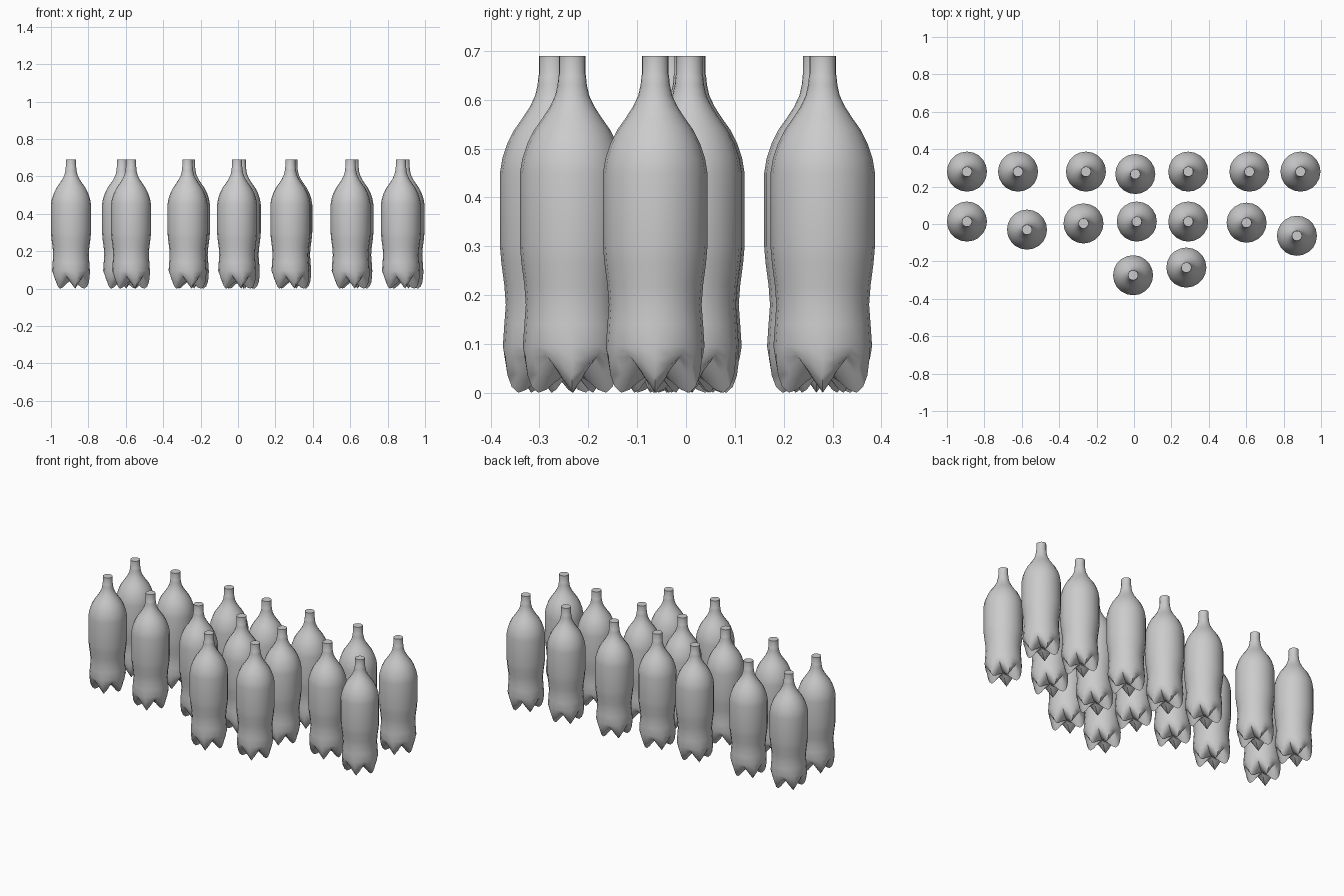
import bpy, bmesh
from math import cos, sin, tau, radians

cube = bpy.data.objects.get("Cube")
if cube:
    bpy.data.objects.remove(cube)

grey = bpy.data.materials.new("light grey plastic")
grey.use_nodes = True
colour = (0.6, 0.6, 0.6, 1)
grey.diffuse_color = colour
grey.node_tree.nodes["Principled BSDF"].inputs["Base Color"].default_value = colour

SIDES = 20
LOBES = 5

# Body profile from the neck down to the top of the feet: radius, height
body = [(0.027, 0.69), (0.027, 0.652), (0.028, 0.65), (0.03, 0.63), (0.035, 0.608),
        (0.046, 0.585), (0.061, 0.562), (0.078, 0.538), (0.092, 0.51), (0.102, 0.48),
        (0.107, 0.45), (0.107, 0.30), (0.104, 0.265), (0.098, 0.22), (0.095, 0.18),
        (0.098, 0.14), (0.101, 0.095)]
# Base profiles, along the middle of a foot and along the groove between feet
foot = [(0.1, 0.065), (0.096, 0.035), (0.087, 0.012), (0.073, 0.0),
        (0.056, 0.006), (0.036, 0.022), (0.017, 0.035)]
groove = [(0.095, 0.082), (0.087, 0.074), (0.077, 0.067), (0.064, 0.06),
          (0.049, 0.053), (0.032, 0.046), (0.016, 0.041)]


def ring(bm, outer, inner):
    """One ring that swings between the foot and groove profiles."""
    verts = []
    for i in range(SIDES):
        a = tau * i / SIDES
        w = 0.5 + 0.5 * cos(LOBES * a)
        r = inner[0] + (outer[0] - inner[0]) * w
        z = inner[1] + (outer[1] - inner[1]) * w
        verts.append(bm.verts.new((r * cos(a), r * sin(a), z)))
    return verts


# Bottle mesh, shared by every bottle
bm = bmesh.new()
rings = [ring(bm, p, p) for p in body] + [ring(bm, f, g) for f, g in zip(foot, groove)]
for upper, lower in zip(rings, rings[1:]):
    for i in range(SIDES):
        j = (i + 1) % SIDES
        bm.faces.new((upper[i], lower[i], lower[j], upper[j]))
bm.faces.new(rings[0])
centre = bm.verts.new((0, 0, 0.042))
for i in range(SIDES):
    bm.faces.new((rings[-1][i], centre, rings[-1][(i + 1) % SIDES]))
bmesh.ops.recalc_face_normals(bm, faces=bm.faces)
mesh = bpy.data.meshes.new("bottle")
bm.to_mesh(mesh)
bm.free()
mesh.materials.append(grey)

# Loosely arranged rows of bottles
rows = {
    "back": [(-0.893, 0.28), (-0.62, 0.28), (-0.257, 0.28), (0.007, 0.267),
             (0.29, 0.28), (0.617, 0.28), (0.89, 0.28)],
    "middle": [(-0.893, 0.013), (-0.572, -0.03), (-0.27, 0.003), (0.015, 0.013),
               (0.29, 0.013), (0.602, 0.007), (0.871, -0.063)],
    "front": [(-0.005, -0.274), (0.28, -0.233)],
}
first = None
for row, spots in rows.items():
    for n, (x, y) in enumerate(spots, 1):
        bottle = bpy.data.objects.new(f"{row}_bottle_{n}", mesh)
        bottle.location = (x, y, 0)
        bpy.context.collection.objects.link(bottle)
        first = first or bottle

# Smooth shading with a crisp cap rim
bpy.ops.object.select_all(action="DESELECT")
first.select_set(True)
bpy.context.view_layer.objects.active = first
bpy.ops.object.shade_smooth_by_angle(angle=radians(50))
